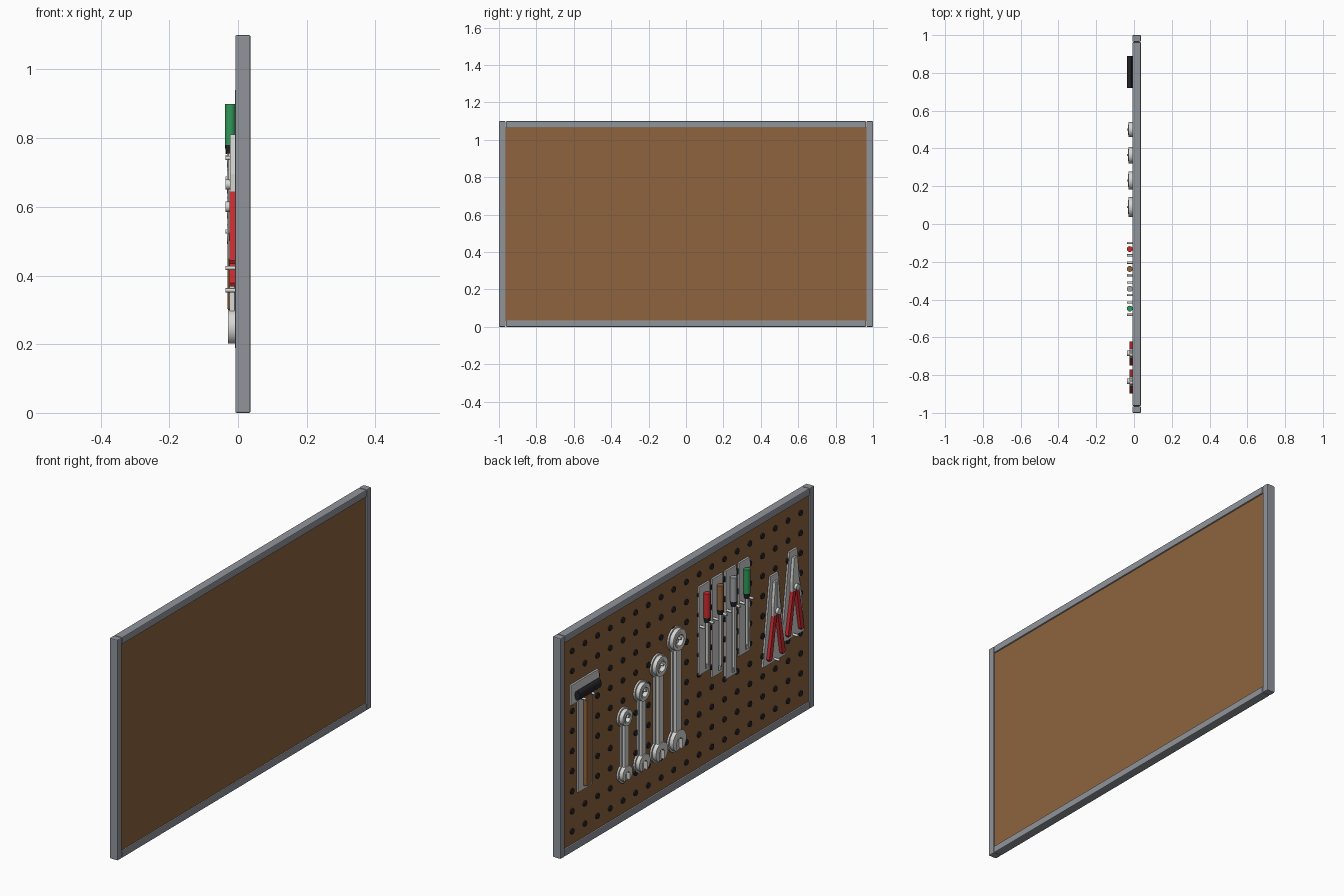
import bpy, bmesh, math
from mathutils import Matrix, Vector

if "Cube" in bpy.data.objects:
    bpy.data.objects.remove(bpy.data.objects["Cube"])


def material(name, rgb):
    m = bpy.data.materials.new(name)
    m.diffuse_color = (*rgb, 1)
    m.use_nodes = True
    m.node_tree.nodes["Principled BSDF"].inputs["Base Color"].default_value = m.diffuse_color
    return m


FRAME = material("frame grey", (0.28, 0.30, 0.33))
BOARD = material("board brown", (0.27, 0.125, 0.048))
BLACK = material("black", (0.018, 0.018, 0.022))
PLATE = material("pale backing", (0.60, 0.61, 0.60))
STEEL = material("steel", (0.68, 0.68, 0.66))
RED = material("red", (0.60, 0.025, 0.03))
GREEN = material("green", (0.03, 0.32, 0.10))
WOOD = material("handle wood", (0.30, 0.13, 0.045))
GREY = material("handle grey", (0.36, 0.37, 0.40))


def finish(bm, name, mat, smooth=False):
    bmesh.ops.recalc_face_normals(bm, faces=bm.faces)
    me = bpy.data.meshes.new(name)
    bm.to_mesh(me)
    bm.free()
    me.materials.append(mat)
    ob = bpy.data.objects.new(name, me)
    bpy.context.collection.objects.link(ob)
    if smooth:
        bpy.ops.object.select_all(action='DESELECT')
        bpy.context.view_layer.objects.active = ob
        ob.select_set(True)
        bpy.ops.object.shade_smooth_by_angle(angle=math.radians(35))
    return ob


def prism(name, pts, x0, x1, mat, smooth=False):
    """Extrude a (y, z) outline from x0 to x1."""
    bm = bmesh.new()
    f = bm.faces.new([bm.verts.new((x0, y, z)) for y, z in pts])
    ext = bmesh.ops.extrude_face_region(bm, geom=[f])["geom"]
    for v in ext:
        if isinstance(v, bmesh.types.BMVert):
            v.co.x = x1
    return finish(bm, name, mat, smooth)


def box(name, x0, x1, y0, y1, z0, z1, mat, bevel=0.0):
    ob = prism(name, [(y0, z0), (y1, z0), (y1, z1), (y0, z1)], x0, x1, mat)
    if bevel:
        mod = ob.modifiers.new("bevel", 'BEVEL')
        mod.width, mod.segments = bevel, 2
    return ob


def rod(name, a, b, r, mat, r2=None, n=20):
    """Cylinder or cone from point a to point b."""
    a, b = Vector(a), Vector(b)
    d = b - a
    bm = bmesh.new()
    rot = d.to_track_quat('Z', 'Y').to_matrix().to_4x4()
    bmesh.ops.create_cone(bm, cap_ends=True, segments=n, radius1=r,
                          radius2=r if r2 is None else r2, depth=d.length,
                          matrix=Matrix.Translation((a + b) / 2) @ rot)
    return finish(bm, name, mat, True)


def ring(name, y, z, r_out, r_in, x0, x1, mat, n=32):
    bm = bmesh.new()
    loops = []
    for r, x in ((r_out, x0), (r_out, x1), (r_in, x1), (r_in, x0)):
        loops.append([bm.verts.new((x, y + r * math.cos(2 * math.pi * i / n),
                                    z + r * math.sin(2 * math.pi * i / n))) for i in range(n)])
    for k in range(4):
        p, q = loops[k], loops[(k + 1) % 4]
        for i in range(n):
            j = (i + 1) % n
            bm.faces.new((p[i], p[j], q[j], q[i]))
    return finish(bm, name, mat, True)


def arc(y, z, r, a0, a1, n=20):
    return [(y + r * math.cos(a0 + (a1 - a0) * i / n),
             z + r * math.sin(a0 + (a1 - a0) * i / n)) for i in range(n + 1)]


# Board and frame
F0, F1 = -0.008, 0.036
box("board", 0.0, 0.029, -0.966, 0.966, 0.033, 1.067, BOARD)
for s, side in ((-1, "right"), (1, "left")):
    y0, y1 = sorted((s * 0.965, s * 1.0))
    box(side + "_post", F0, F1, y0, y1, 0, 1.1, FRAME, 0.004)
box("bottom_rail", F0, F1, -0.963, 0.963, 0, 0.035, FRAME, 0.004)
box("top_rail", F0, F1, -0.963, 0.963, 1.065, 1.1, FRAME, 0.004)

# Grid of black hole plugs
bm = bmesh.new()
for i in range(19):
    for j in range(10):
        bmesh.ops.create_cone(bm, cap_ends=True, segments=12, radius1=0.014, radius2=0.014, depth=0.010,
                              matrix=Matrix.Translation((-0.001, -0.9 + 0.1 * i, 0.1 + 0.1 * j))
                              @ Matrix.Rotation(math.pi / 2, 4, 'Y'))
finish(bm, "hole_plugs", BLACK, True)

P0, P1 = -0.009, 0.001     # backing plate depth


def peg(y, z):
    rod("hanging_peg", (0.0, y, z), (-0.037, y, z), 0.006, STEEL, n=12)


# Hammer
HY = 0.805
prism("hammer_backing", [(HY - 0.055, 0.28), (HY + 0.055, 0.28), (HY + 0.055, 0.735), (HY + 0.115, 0.735),
                         (HY + 0.115, 0.835), (HY - 0.105, 0.835), (HY - 0.105, 0.735), (HY - 0.055, 0.735)],
      P0, P1, PLATE)
box("hammer_handle", -0.031, -0.009, HY - 0.02, HY + 0.02, 0.30, 0.77, WOOD, 0.006)
head = rod("hammer_head", (0, HY - 0.085, 0), (0, HY + 0.085, 0), 0.024, BLACK)
head.scale.x = 0.6
head.location = (-0.0235, 0, 0.777)
for s in (-1, 1):
    peg(HY + s * 0.035, 0.745)

# Wrenches, each larger than the last
for i, (y, zt) in enumerate(((0.50, 0.52), (0.365, 0.597), (0.23, 0.674), (0.09, 0.752))):
    r, zb = 0.039 + 0.0045 * i, 0.24 + 0.003 * i
    w, R = 0.016 + 0.002 * i, r + 0.008
    a = math.asin((w + 0.009) / R)
    q = math.pi / 2
    prism("wrench_backing", arc(y, zt, R, -q + a, 3 * q - a) + arc(y, zb, R, q + a, 5 * q - a),
          P0, P1, PLATE, True)
    ring("wrench_ring", y, zt, r, r * 0.52, -0.029, P0, STEEL)
    ring("wrench_ring_lip", y, zt, r * 0.72, r * 0.52, -0.032, -0.028, STEEL)
    box("wrench_shaft", -0.025, P0, y - w, y + w, zb + r * 0.6, zt - r * 0.75, STEEL, 0.003)
    # Open jaw: disc outline with a slot cut from below
    h = 0.42 * r
    b = math.asin(h / r)
    prism("wrench_jaw", arc(y, zb, r, -q + b, 3 * q - b, 28)
          + [(y - h, zb), (y - h * 0.5, zb + h * 0.6), (y + h * 0.5, zb + h * 0.6), (y + h, zb)],
          -0.029, P0, STEEL, True)
    peg(y, zt + 0.008)

# Screwdrivers
for y, zb, mat in ((-0.133, 0.50, RED), (-0.238, 0.45, WOOD), (-0.343, 0.40, GREY), (-0.448, 0.475, GREEN)):
    x = -0.0225
    box("screwdriver_backing", P0, P1, y - 0.042, y + 0.042, zb, 0.94, PLATE)
    rod("screwdriver_grip", (x, y, 0.78), (x, y, 0.90), 0.0155, mat)
    rod("screwdriver_collar", (x, y, 0.755), (x, y, 0.78), 0.012, BLACK, 0.0155)
    rod("screwdriver_shaft", (x, y, zb + 0.045), (x, y, 0.757), 0.0065, STEEL, n=12)
    box("screwdriver_tip", x - 0.003, x + 0.003, y - 0.008, y + 0.008, zb + 0.025, zb + 0.05, STEEL)
    for s in (-1, 1):
        peg(y + s * 0.033, 0.742)

# Pliers
for y, z in ((-0.685, 0.60), (-0.833, 0.665)):
    prism("pliers_backing", [(y - 0.09, z - 0.255), (y + 0.09, z - 0.255),
                             (y + 0.03, z + 0.178), (y - 0.03, z + 0.178)], P0, P1, PLATE)
    for s in (-1, 1):
        prism("pliers_jaw", [(y + s * u, z + v) for u, v in
                             ((0.0015, 0.145), (0.013, 0.145), (0.026, 0.03), (0.024, -0.03), (0.0015, -0.02))],
              -0.024, P0, STEEL)
        prism("pliers_handle", [(y + s * u, z + v) for u, v in
                                ((0.003, -0.018), (0.024, -0.018), (0.064, -0.222), (0.058, -0.232),
                                 (0.044, -0.232), (0.038, -0.222))], -0.025, P0, RED)
    rod("pliers_pivot", (-0.008, y, z), (-0.037, y, z), 0.015, STEEL)
    peg(y, z - 0.243)
